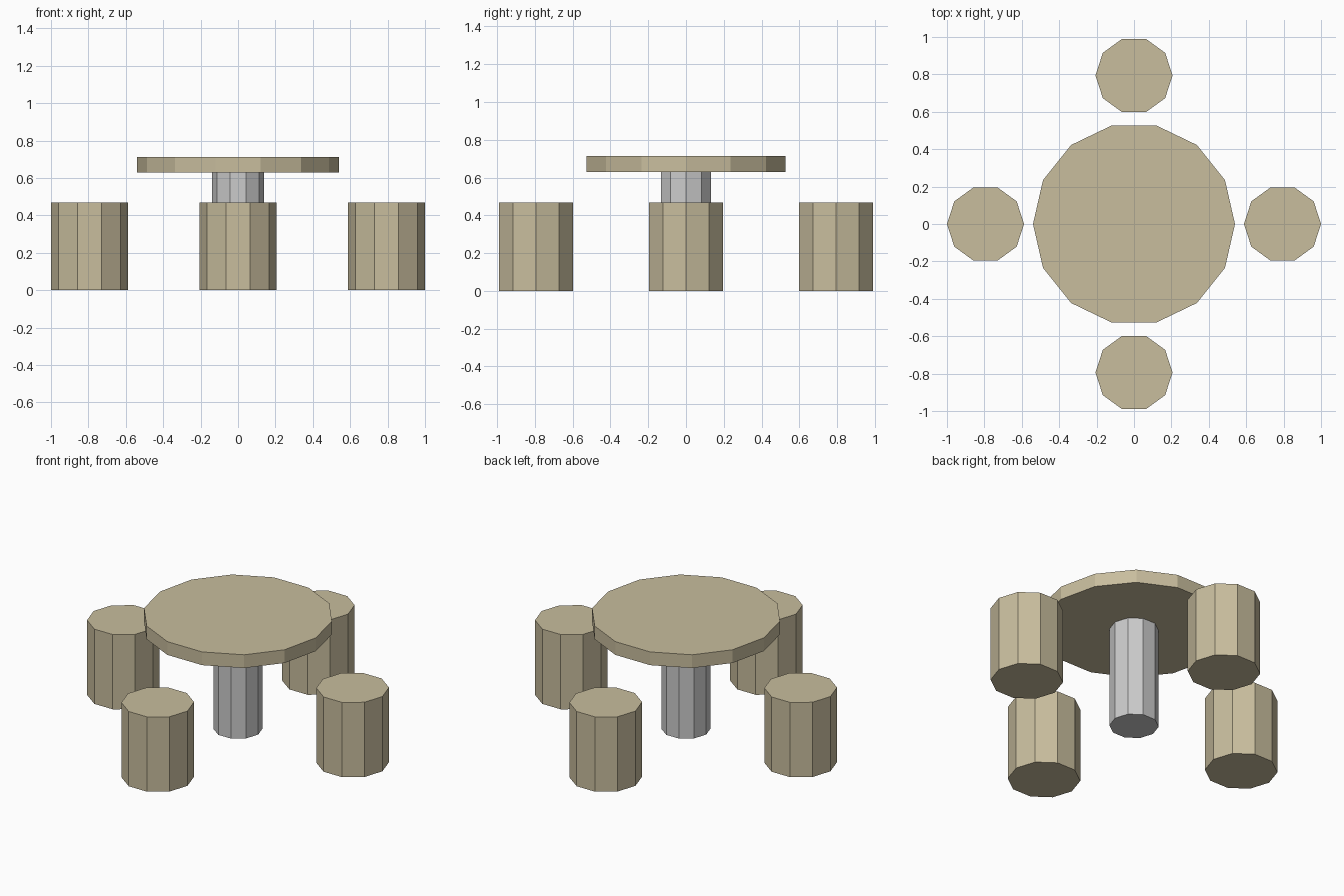
import bpy, math

if "Cube" in bpy.data.objects:
    bpy.data.objects.remove(bpy.data.objects["Cube"])

stone = bpy.data.materials.new("tan_stone")
stone.diffuse_color = (0.58, 0.51, 0.34, 1)
stone.use_nodes = True
stone.node_tree.nodes["Principled BSDF"].inputs["Base Color"].default_value = stone.diffuse_color


def prism(name, sides, radius, x, y, z0, z1, mat=None):
    """Flat-sided upright cylinder with a corner on the x axis."""
    bpy.ops.mesh.primitive_cylinder_add(
        vertices=sides, radius=radius, depth=z1 - z0, location=(x, y, (z0 + z1) / 2))
    ob = bpy.context.object
    ob.name = name
    # the primitive starts with a corner on +y: turn it onto +x
    ob.rotation_euler.z = -math.pi / 2
    if mat:
        ob.data.materials.append(mat)
    return ob


# Table: round top on a central post
prism("table_top", 14, 0.54, 0, 0, 0.63, 0.713, stone)
prism("table_post", 10, 0.14, 0, 0, 0, 0.63)

# Four stools around the table
D = 0.794
for name, x, y in (("right", D, 0), ("back", 0, D), ("left", -D, 0), ("front", 0, -D)):
    prism(name + "_stool", 10, 0.206, x, y, 0, 0.468, stone)
